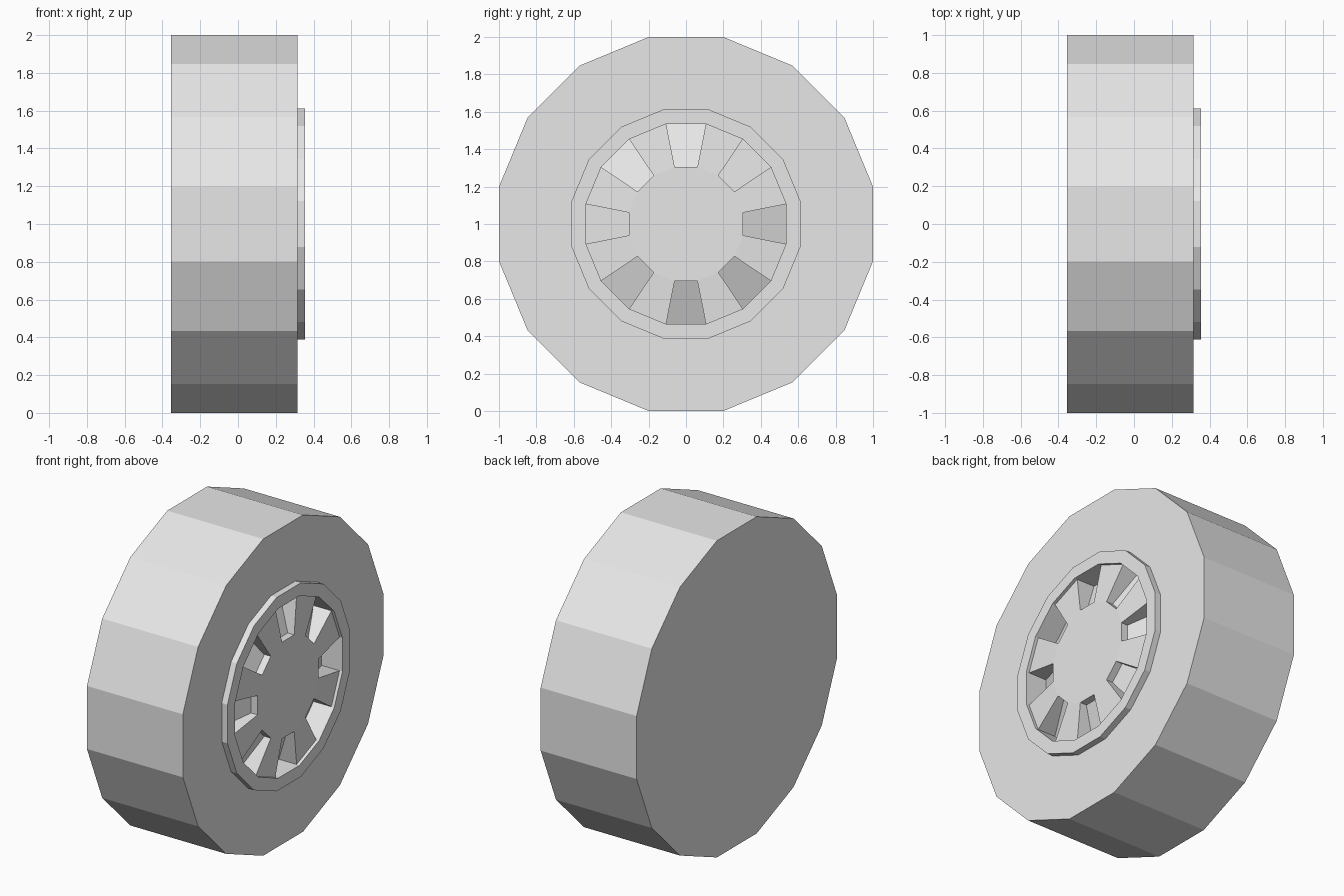
import bpy
import bmesh
import math

cube = bpy.data.objects.get("Cube")
if cube:
    bpy.data.objects.remove(cube, do_unlink=True)

SIDES = 16
STEP = 2 * math.pi / SIDES

grey = bpy.data.materials.new("light_grey")
grey.use_nodes = True
grey.diffuse_color = (0.8, 0.8, 0.8, 1)
grey.node_tree.nodes["Principled BSDF"].inputs["Base Color"].default_value = (0.8, 0.8, 0.8, 1)


def corner(bm, point, i):
    """Vertex at corner i for a profile point (axle position, flat-side radius)."""
    x, flat = point
    r = flat / math.cos(STEP / 2)
    a = (i - 0.5) * STEP
    return bm.verts.new((x, r * math.cos(a), 1 + r * math.sin(a)))


def revolve(bm, profile, sectors=range(SIDES)):
    for i in sectors:
        for p, q in zip(profile, profile[1:]):
            bm.faces.new([corner(bm, p, i), corner(bm, p, i + 1),
                          corner(bm, q, i + 1), corner(bm, q, i)])


def cap(bm, point, facing_front):
    order = range(SIDES) if facing_front else reversed(range(SIDES))
    bm.faces.new([corner(bm, point, i) for i in order])


def finish(name, bm):
    bmesh.ops.remove_doubles(bm, verts=bm.verts, dist=0.0005)
    mesh = bpy.data.meshes.new(name)
    bm.to_mesh(mesh)
    bm.free()
    mesh.materials.append(grey)
    bpy.context.collection.objects.link(bpy.data.objects.new(name, mesh))


# Tyre: closed back, flat tread, front face with a round opening
BACK, FACE, LIP = -0.355, 0.315, 0.355
RIM_OUT, RIM_IN, HUB = 0.612, 0.535, 0.305
bm = bmesh.new()
cap(bm, (BACK, 1), False)
revolve(bm, [(BACK, 1), (FACE, 1), (FACE, RIM_OUT)])
finish("tyre", bm)

# Raised ring around the wheel disc
bm = bmesh.new()
spoke_out, spoke_in = (0.335, RIM_IN), (0.35, HUB)
revolve(bm, [(FACE, RIM_OUT), (LIP, RIM_OUT), (LIP, RIM_IN), spoke_out])
finish("rim_ring", bm)

# Wheel disc: hub, spokes and sloping recesses in alternate sectors
bm = bmesh.new()
floor_out, floor_in = (0.21, RIM_IN), (0.305, HUB)
cap(bm, spoke_in, True)
revolve(bm, [spoke_out, spoke_in], range(1, SIDES, 2))
revolve(bm, [spoke_out, floor_out, floor_in, spoke_in], range(0, SIDES, 2))
for i in range(0, SIDES, 2):
    wall = [spoke_out, spoke_in, floor_in, floor_out]
    bm.faces.new([corner(bm, p, i) for p in reversed(wall)])
    bm.faces.new([corner(bm, p, i + 1) for p in wall])
finish("wheel_disc", bm)
